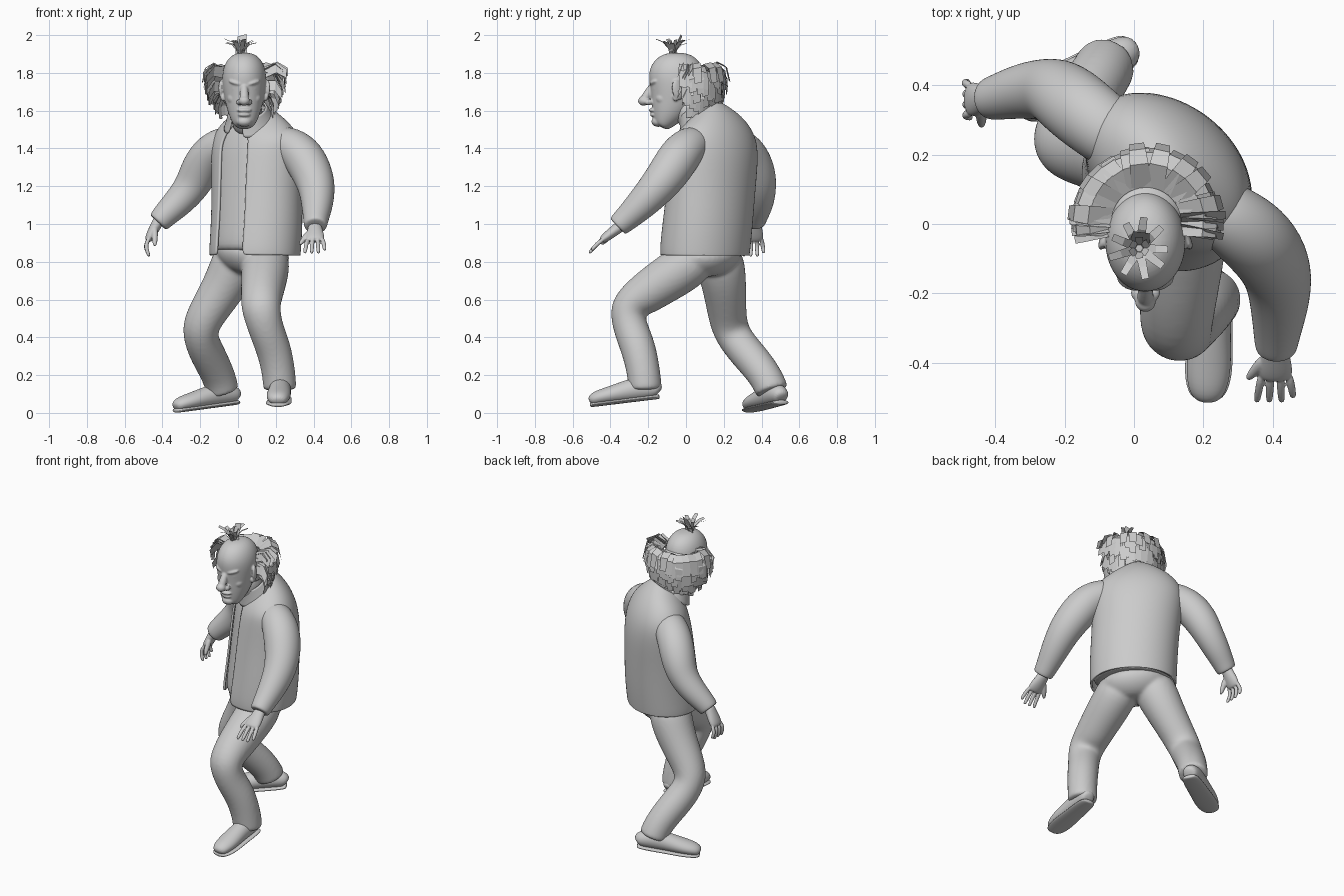
import bpy, bmesh, math, random
from mathutils import Vector, Euler

random.seed(4)
default = bpy.data.objects.get("Cube")
if default:
    bpy.data.objects.remove(default, do_unlink=True)

clay = bpy.data.materials.new("plain grey")
clay.use_nodes = True
GREY = (0.6, 0.6, 0.6, 1)
clay.diffuse_color = GREY
clay.node_tree.nodes["Principled BSDF"].inputs["Base Color"].default_value = GREY


def finish(name, bm, smooth=True, subdivide=0, thickness=0):
    """Turn a bmesh into a named, coloured object."""
    bmesh.ops.recalc_face_normals(bm, faces=bm.faces)
    mesh = bpy.data.meshes.new(name)
    bm.to_mesh(mesh)
    bm.free()
    mesh.materials.append(clay)
    for face in mesh.polygons:
        face.use_smooth = smooth
    obj = bpy.data.objects.new(name, mesh)
    bpy.context.collection.objects.link(obj)
    if subdivide:
        obj.modifiers.new("smooth", "SUBSURF").levels = subdivide
        obj.modifiers["smooth"].render_levels = subdivide
    if thickness:
        shell = obj.modifiers.new("shell", "SOLIDIFY")
        shell.thickness, shell.offset = thickness, 0
    return obj


def fuse(name, parts, voxel, passes):
    """Merge overlapping parts into one soft continuous skin."""
    body = parts[0]
    with bpy.context.temp_override(active_object=body, object=body, selected_objects=parts,
                                   selected_editable_objects=parts):
        bpy.ops.object.join()
    body.name = name
    skin = body.modifiers.new("skin", "REMESH")
    skin.mode, skin.voxel_size, skin.use_smooth_shade = "VOXEL", voxel, True
    relax = body.modifiers.new("relax", "SMOOTH")
    relax.factor, relax.iterations = .5, passes


def loft(name, stations, side=(1, 0, 0), sides=16, gap=0, thickness=0, scale=1, detail=2):
    """Skin elliptical rings (x, y, z, side radius, depth radius) along a path."""
    bm = bmesh.new()
    centres = [Vector(s[:3]) for s in stations]
    rings = []
    for i, station in enumerate(stations):
        tangent = centres[min(i + 1, len(centres) - 1)] - centres[max(i - 1, 0)]
        tangent.normalize()
        u = Vector(side)
        u = (u - tangent * u.dot(tangent)).normalized()
        v = tangent.cross(u)
        ru, rv = station[3] * scale, station[-1] * scale
        ring = []
        for k in range(sides):
            step = k / (sides - 1) if gap else k / sides
            a = gap + step * (math.tau - 2 * gap)
            ring.append(bm.verts.new(centres[i] + u * ru * math.sin(a) - v * rv * math.cos(a)))
        rings.append(ring)
    for low, high in zip(rings, rings[1:]):
        for k in range(sides - 1 if gap else sides):
            n = (k + 1) % sides
            bm.faces.new((low[k], low[n], high[n], high[k]))
    if not gap:
        bm.faces.new(rings[0])
        bm.faces.new(rings[-1])
    return finish(name, bm, True, detail, thickness)


def blob(name, place, size, turn=(0, 0, 0)):
    bm = bmesh.new()
    bmesh.ops.create_uvsphere(bm, u_segments=16, v_segments=10, radius=1)
    rotation = Euler([math.radians(t) for t in turn]).to_matrix()
    for vert in bm.verts:
        vert.co = rotation @ (vert.co * Vector(size)) + Vector(place)
    return finish(name, bm)


# Torso: closed shirt inside an open jacket, twisted towards the right
TWIST = math.radians(-42)
across = (math.cos(TWIST), math.sin(TWIST), 0)
torso = [(.09, .1, .835, .25, .21), (.09, .1, .86, .253, .213), (.1, .115, 1, .255, .21),
         (.1, .135, 1.2, .255, .2), (.1, .15, 1.36, .265, .19), (.09, .15, 1.45, .265, .17),
         (.08, .135, 1.52, .21, .14), (.07, .12, 1.56, .14, .115), (.062, .108, 1.582, .1, .1)]
loft("jacket", torso, across, 28, math.radians(21), .012, 1.01)
loft("shirt", [(.09, .1, .85, .22, .18), (.09, .1, .853, .25, .21)] + torso[2:], across, 28, scale=.975)
loft("collar", [(.066, .1, 1.52, .14), (.058, .075, 1.57, .115), (.05, .055, 1.605, .1)],
     across, 20, math.radians(20), .01)
loft("neck", [(.06, .09, 1.5, .09), (.05, .04, 1.56, .085), (.035, -.02, 1.66, .085)])

# Sleeves
loft("left_sleeve", [(.17, .08, 1.42, .09), (.26, .03, 1.425, .105), (.335, -.025, 1.375, .115),
     (.39, -.085, 1.28, .112), (.42, -.155, 1.19, .1), (.42, -.24, 1.1, .085),
     (.412, -.32, 1.025, .068), (.41, -.36, .99, .062), (.41, -.363, .987, .05)])
loft("right_sleeve", [(0, .21, 1.42, .09), (-.08, .27, 1.42, .105), (-.155, .33, 1.365, .11),
     (-.21, .375, 1.27, .105), (-.25, .39, 1.19, .092), (-.32, .385, 1.11, .082),
     (-.39, .367, 1.045, .068), (-.42, .36, 1.01, .062), (-.423, .36, 1.007, .05)], (0, 1, 0))


def hand(name, wrist, knuckle, spread, thumb, curl):
    """Palm, four bent fingers and a thumb."""
    wrist, knuckle, spread, thumb, curl = map(Vector, (wrist, knuckle, spread, thumb, curl))
    aim = (knuckle - wrist).normalized()
    rows = [(wrist - aim * .03, .036, .032), (wrist, .038, .03), (wrist.lerp(knuckle, .6), .05, .027),
            (knuckle, .05, .022), (knuckle + aim * .012, .035, .014)]
    parts = [loft("palm", [(*c, w, d) for c, w, d in rows], spread)]
    for i in range(4):
        base = knuckle + spread * (i - 1.5) * .026 - aim * .01
        fan = aim + spread * (i - 1.5) * .1
        middle = base + fan * .052
        tip = middle + (fan + curl).normalized() * (.055 if i < 3 else .035)
        parts.append(loft("finger", [(*base, .013), (*middle, .0125), (*tip, .011),
                                     (*(tip + aim * .006), .006)], spread, 8))
    root = wrist.lerp(knuckle, .25) - spread * .025
    parts.append(loft("thumb", [(*root, .02), (*root.lerp(thumb, .5), .018), (*thumb, .011)], (0, .3, 1), 8))
    fuse(name, parts, .004, 2)


hand("left_hand", (.408, -.365, .975), (.408, -.44, .918), (1, 0, 0), (.325, -.45, .89), (0, 0, -.35))
hand("right_hand", (-.43, .36, 1), (-.473, .36, .92), (0, 1, 0), (-.44, .28, .88), (1, 0, -.3))

# Trousers: hips and two bent legs in one skin
hips = loft("hips", [(.06, .1, .725, .09, .08), (.065, .1, .76, .17, .14), (.075, .1, .82, .22, .185),
                     (.085, .1, .9, .22, .18)], across)
left_leg = loft("left_leg", [(.15, .09, .85, .125), (.145, -.02, .76, .13), (.135, -.13, .69, .122),
     (.125, -.24, .615, .112), (.12, -.315, .55, .105), (.145, -.295, .45, .095),
     (.19, -.25, .34, .095), (.215, -.225, .22, .09), (.222, -.215, .13, .09), (.222, -.215, .12, .087)])
right_leg = loft("right_leg", [(.01, .165, .86, .13), (-.03, .19, .75, .13), (-.085, .205, .65, .117),
     (-.15, .215, .55, .107), (-.205, .23, .45, .1), (-.19, .275, .37, .095), (-.145, .355, .28, .095),
     (-.1, .425, .19, .09), (-.083, .455, .12, .09), (-.081, .457, .112, .087)])
fuse("trousers", [hips, left_leg, right_leg], .01, 8)


def shoe(name, heel, toe):
    """Rounded upper over a thin welted sole, running from heel to toe."""
    heel, toe = Vector(heel), Vector(toe)
    side = (toe - heel).cross(Vector((0, 0, 1))).normalized()
    shape = [(0, .06, .03), (.04, .1, .05), (.28, .13, .058), (.5, .112, .06),
             (.75, .09, .068), (.94, .075, .055), (1, .045, .03)]
    upper, sole = [], []
    for t, height, width in shape:
        base = heel.lerp(toe, t)
        upper.append((*(base + Vector((0, 0, height / 2 + .005))), width, height / 2))
        sole.append((*(base + Vector((0, 0, .012))), width * 1.08, .013))
    loft(name + "_upper", upper, side)
    loft(name + "_sole", sole, side)


shoe("left_shoe", (.23, -.14, .075), (.21, -.51, .03))
shoe("right_shoe", (0, .51, .045), (-.335, .33, 0))

# Head and face, blended into one skin
MID = .033
head = [loft("head", [(MID, y, z, w, d) for y, z, w, d in (
    (-.135, 1.515, .04, .035), (-.125, 1.53, .06, .052), (-.1, 1.585, .085, .09),
    (-.075, 1.64, .1, .118), (-.06, 1.7, .112, .135), (-.05, 1.77, .12, .15),
    (-.05, 1.83, .112, .142), (-.05, 1.88, .085, .108), (-.05, 1.908, .04, .05))], sides=20)]
head += [
    loft("nose_bridge", [(MID, -.165, 1.75, .016), (MID, -.19, 1.71, .021), (MID, -.22, 1.66, .027),
                         (MID, -.22, 1.64, .015)]),
    blob("nose_tip", (MID, -.224, 1.652), (.031, .031, .026)),
    blob("upper_lip", (MID, -.175, 1.602), (.04, .022, .012)),
    blob("lower_lip", (MID, -.167, 1.578), (.035, .024, .012)),
    blob("chin", (MID, -.148, 1.542), (.042, .036, .028))]
for s in (1, -1):
    head += [
        blob("nostril", (MID + s * .025, -.198, 1.645), (.018, .024, .016)),
        blob("brow", (MID + s * .046, -.168, 1.748), (.042, .022, .013), (0, -s * 16, s * 24)),
        blob("eye", (MID + s * .046, -.158, 1.715), (.021, .017, .011)),
        blob("cheek", (MID + s * .055, -.122, 1.665), (.036, .04, .036)),
        blob("ear", (MID + s * .118, -.045, 1.71), (.014, .032, .055), (12, 0, s * 25)),
        blob("earlobe", (MID + s * .113, -.055, 1.668), (.012, .016, .018))]
fuse("head", head, .005, 3)


def cards(name, centre, angles, profile, width, jitter, upright=0):
    """Flat hair strips fanning out around a centre; profile is (radius, height)."""
    bm = bmesh.new()
    for angle in angles:
        angle += random.uniform(-.06, .06)
        out = Vector((math.cos(angle), math.sin(angle), 0))
        along = Vector((-out.y, out.x, upright + random.uniform(-.3, .3))).normalized()
        lift = random.uniform(-jitter, jitter)
        previous = None
        for i, (radius, height) in enumerate(profile):
            grow = i / (len(profile) - 1)
            point = Vector(centre) + out * (radius + lift * grow * .4)
            point.z = height + lift * grow
            half = along * width * (.5 - .15 * grow)
            pair = bm.verts.new(point - half), bm.verts.new(point + half)
            if previous:
                bm.faces.new((previous[0], previous[1], pair[1], pair[0]))
            previous = pair
    return finish(name, bm, smooth=False)


def fan(count, start, end):
    return [math.radians(start + (end - start) * i / (count - 1)) for i in range(count)]


# Hair around the sides and back, and a tuft on the crown
blob("hair_base", (MID, .035, 1.71), (.13, .12, .12))
back = (.035, .005, 0)
cards("hair_top", back, fan(24, -4, 184), [(.1, 1.81), (.165, 1.845), (.205, 1.815), (.22, 1.73)], .06, .03)
cards("hair_upper", back, fan(26, 0, 180), [(.11, 1.8), (.17, 1.81), (.205, 1.75), (.205, 1.67)], .055, .03)
cards("hair_middle", back, fan(26, 2, 178), [(.11, 1.75), (.16, 1.74), (.19, 1.68), (.18, 1.61)], .05, .03)
cards("hair_lower", back, fan(22, 5, 175), [(.1, 1.69), (.14, 1.67), (.16, 1.63), (.155, 1.58)], .045, .025)
for label, middle in (("left", -4), ("right", 184)):
    sweep = fan(4, middle - 7, middle + 7)
    cards(f"hair_{label}_tufts", back, sweep, [(.1, 1.8), (.17, 1.82), (.22, 1.78)], .07, .03, 2)
    cards(f"hair_{label}_wisps", back, sweep, [(.1, 1.73), (.16, 1.72), (.19, 1.66)], .07, .03, 2)
crown = (.015, -.07, 0)
cards("tuft_outer", crown, fan(9, 0, 320), [(.005, 1.89), (.02, 1.925), (.05, 1.955), (.085, 1.965)], .03, .015)
cards("tuft_inner", crown, fan(6, 30, 330), [(.008, 1.89), (.012, 1.93), (.03, 1.975)], .03, .008)
cards("tuft_tall_strip", crown, [math.radians(80)], [(.01, 1.89), (.02, 1.94), (.045, 1.995)], .07, .004)
